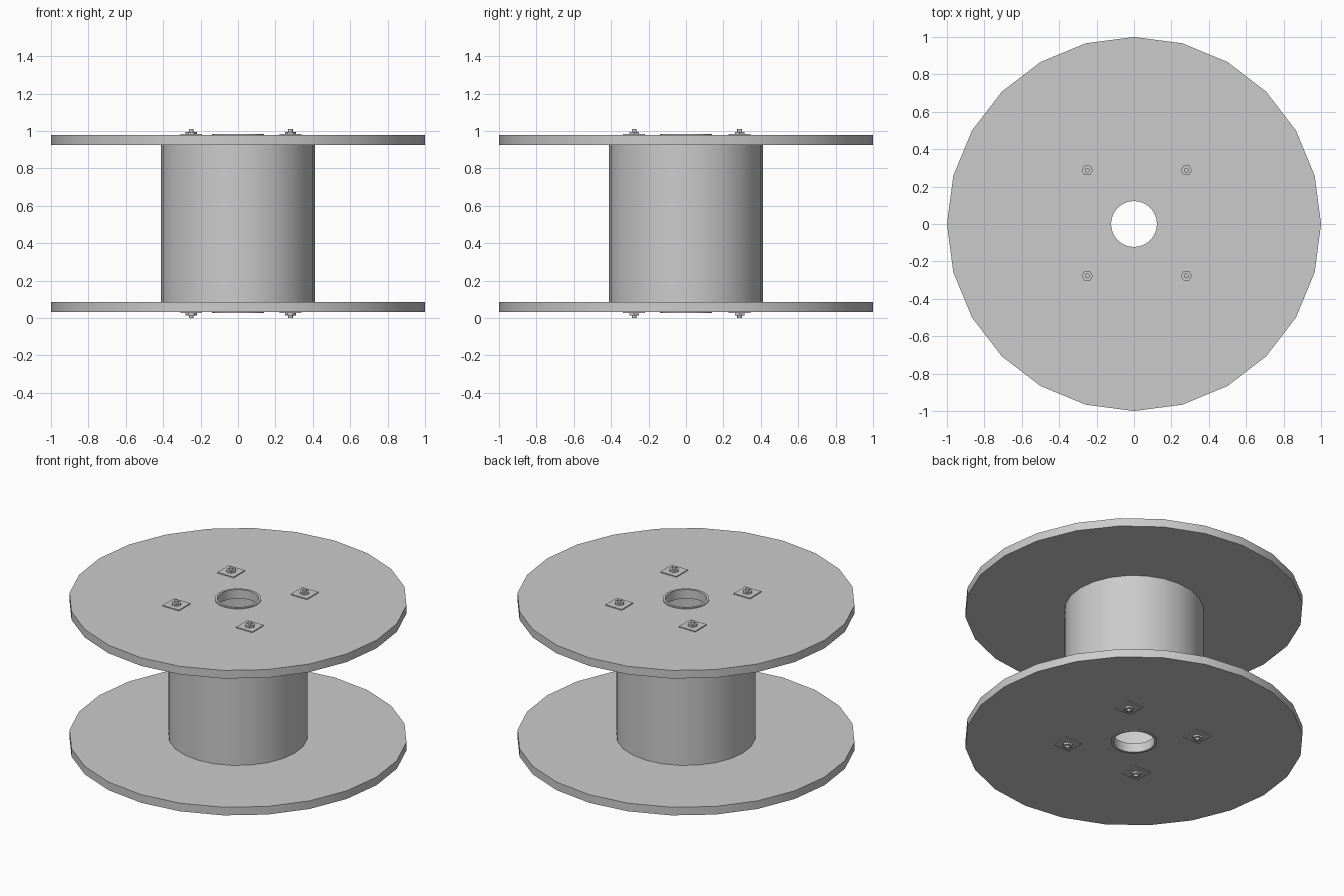
import bpy, bmesh, math

cube = bpy.data.objects.get("Cube")
if cube:
    bpy.data.objects.remove(cube, do_unlink=True)

grey = bpy.data.materials.new("plain_grey")
grey.use_nodes = True
grey.diffuse_color = (0.6, 0.6, 0.6, 1)
grey.node_tree.nodes["Principled BSDF"].inputs["Base Color"].default_value = (0.6, 0.6, 0.6, 1)

MID = 0.505   # height of the mirror plane between the two flanges


def finish(name, bm, smooth=True):
    bmesh.ops.recalc_face_normals(bm, faces=bm.faces)
    mesh = bpy.data.meshes.new(name)
    bm.to_mesh(mesh)
    bm.free()
    mesh.materials.append(grey)
    obj = bpy.data.objects.new(name, mesh)
    bpy.context.collection.objects.link(obj)
    if smooth:
        bpy.ops.object.select_all(action='DESELECT')
        obj.select_set(True)
        bpy.context.view_layer.objects.active = obj
        bpy.ops.object.shade_smooth_by_angle(angle=math.radians(35))
    return obj


def tube(name, inner, outer, z0, z1, sides=24):
    """Ring with a rectangular section, turned about the z axis."""
    bm = bmesh.new()
    section = [(inner, z0), (outer, z0), (outer, z1), (inner, z1)]
    rings = [[bm.verts.new((r * math.cos(a), r * math.sin(a), z)) for r, z in section]
             for a in (math.tau * i / sides for i in range(sides))]
    for i, ring in enumerate(rings):
        nxt = rings[(i + 1) % sides]
        for j in range(4):
            k = (j + 1) % 4
            bm.faces.new((ring[j], nxt[j], nxt[k], ring[k]))
    return finish(name, bm)


def prism(name, x, y, radius, z0, z1, sides, turn=0.0, smooth=False):
    """Solid upright prism."""
    bm = bmesh.new()
    bmesh.ops.create_cone(bm, cap_ends=True, segments=sides, radius1=radius,
                          radius2=radius, depth=z1 - z0)
    for v in bm.verts:
        px, py = v.co.x, v.co.y
        v.co.x = x + px * math.cos(turn) - py * math.sin(turn)
        v.co.y = y + px * math.sin(turn) + py * math.cos(turn)
        v.co.z += (z0 + z1) / 2
    return finish(name, bm, smooth)


# Hollow drum between the flanges
tube("drum", 0.39, 0.412, 0.085, 0.925)

for side, sign in (("top", 1), ("bottom", -1)):
    def span(low, high):
        """Distances from the mirror plane, turned into sorted heights."""
        return sorted((MID + sign * low, MID + sign * high))

    # Flange and the collar lining its centre hole
    tube(side + "_flange", 0.13, 1.0, *span(0.42, 0.473))
    tube(side + "_collar", 0.123, 0.138, *span(0.42, 0.479))

    # Four bolts, each with a square washer, hex nut and stud end
    for x in (-0.25, 0.28):
        for y in (-0.277, 0.287):
            label = f"{side}_{'left' if x > 0 else 'right'}_{'back' if y > 0 else 'front'}"
            prism(label + "_washer", x, y, 0.083, *span(0.47, 0.479), 4, math.pi / 4)
            prism(label + "_nut", x, y, 0.03, *span(0.479, 0.491), 6, math.pi / 6)
            prism(label + "_stud", x, y, 0.013, *span(0.479, 0.505), 12, 0, True)
